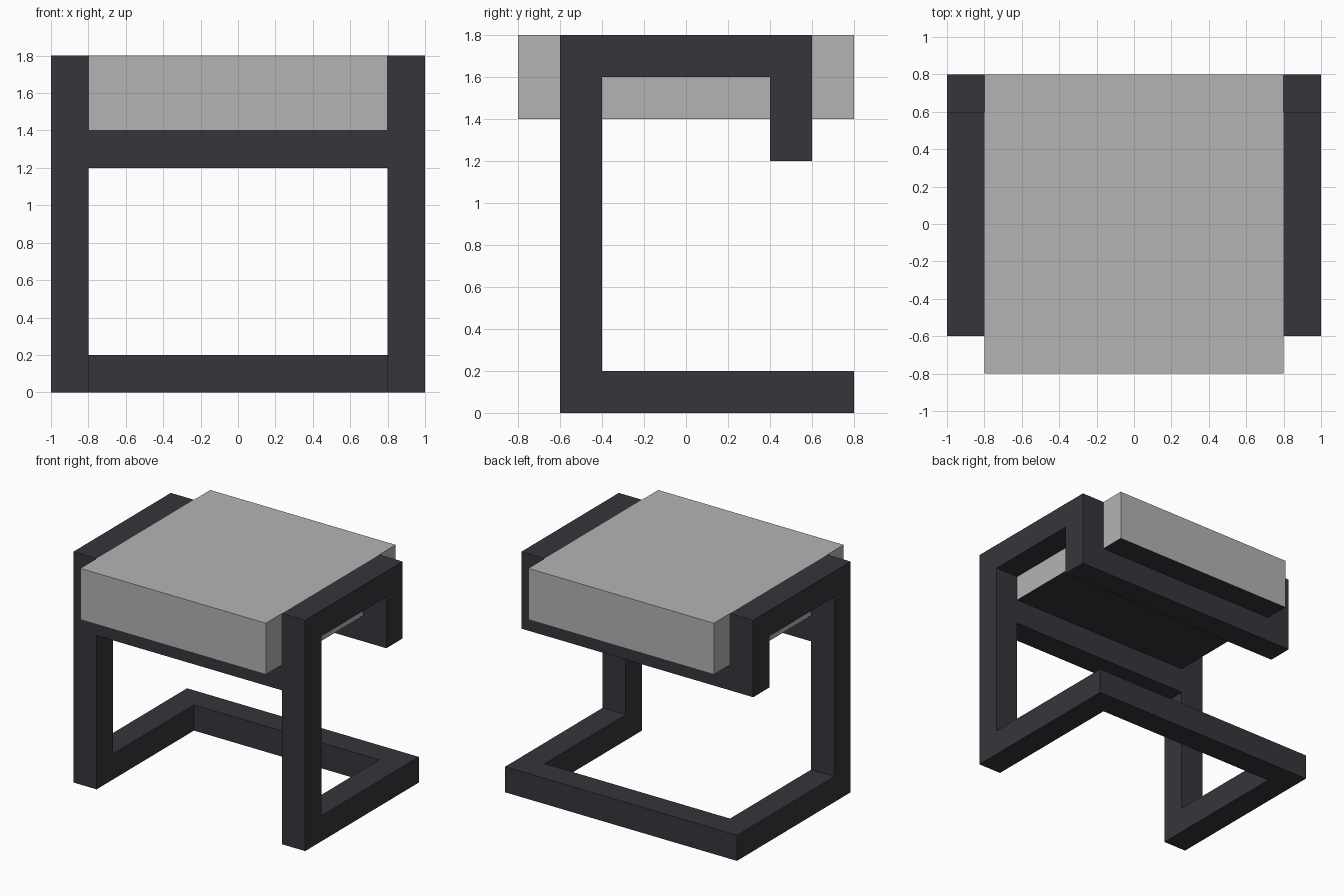
import bpy
import bmesh

if "Cube" in bpy.data.objects:
    bpy.data.objects.remove(bpy.data.objects["Cube"])


def material(name, rgb):
    m = bpy.data.materials.new(name)
    m.diffuse_color = (*rgb, 1.0)
    m.use_nodes = True
    m.node_tree.nodes["Principled BSDF"].inputs["Base Color"].default_value = m.diffuse_color
    return m


dark = material("dark_frame", (0.037, 0.036, 0.044))
grey = material("light_grey_cushion", (0.456, 0.456, 0.456))


def finish(name, bm, *mats):
    bmesh.ops.recalc_face_normals(bm, faces=bm.faces[:])
    mesh = bpy.data.meshes.new(name)
    bm.to_mesh(mesh)
    bm.free()
    for m in mats:
        mesh.materials.append(m)
    obj = bpy.data.objects.new(name, mesh)
    bpy.context.collection.objects.link(obj)
    return obj


def box(name, lo, hi, *mats):
    bm = bmesh.new()
    bmesh.ops.create_cube(bm, size=1.0)
    for v in bm.verts:
        v.co = [(lo[i] + hi[i]) / 2 + v.co[i] * (hi[i] - lo[i]) for i in range(3)]
    return finish(name, bm, *mats)


# Side frames: one hooked C profile (y, z), extruded across the bar width
PROFILE = [(0.8, 0), (0.8, 0.2), (-0.4, 0.2), (-0.4, 1.6), (0.4, 1.6),
           (0.4, 1.2), (0.6, 1.2), (0.6, 1.8), (-0.6, 1.8), (-0.6, 0)]
for name, x in (("left_side_frame", -1.0), ("right_side_frame", 0.8)):
    bm = bmesh.new()
    face = bm.faces.new([bm.verts.new((x, y, z)) for y, z in PROFILE])
    ext = bmesh.ops.extrude_face_region(bm, geom=[face])
    moved = [g for g in ext["geom"] if isinstance(g, bmesh.types.BMVert)]
    bmesh.ops.translate(bm, verts=moved, vec=(0.2, 0, 0))
    finish(name, bm, dark)

# Cross bars joining the two side frames
for name, y, z in (("front_seat_bar", -0.6, 1.2),
                   ("back_seat_bar", 0.4, 1.2),
                   ("back_floor_bar", 0.6, 0.0)):
    box(name, (-0.8, y, z), (0.8, y + 0.2, z + 0.2), dark)

# Seat cushion with a dark underside
seat = box("seat_cushion", (-0.8, -0.8, 1.4), (0.8, 0.8, 1.8), grey, dark)
for p in seat.data.polygons:
    p.material_index = 1 if p.normal.z < -0.5 else 0
